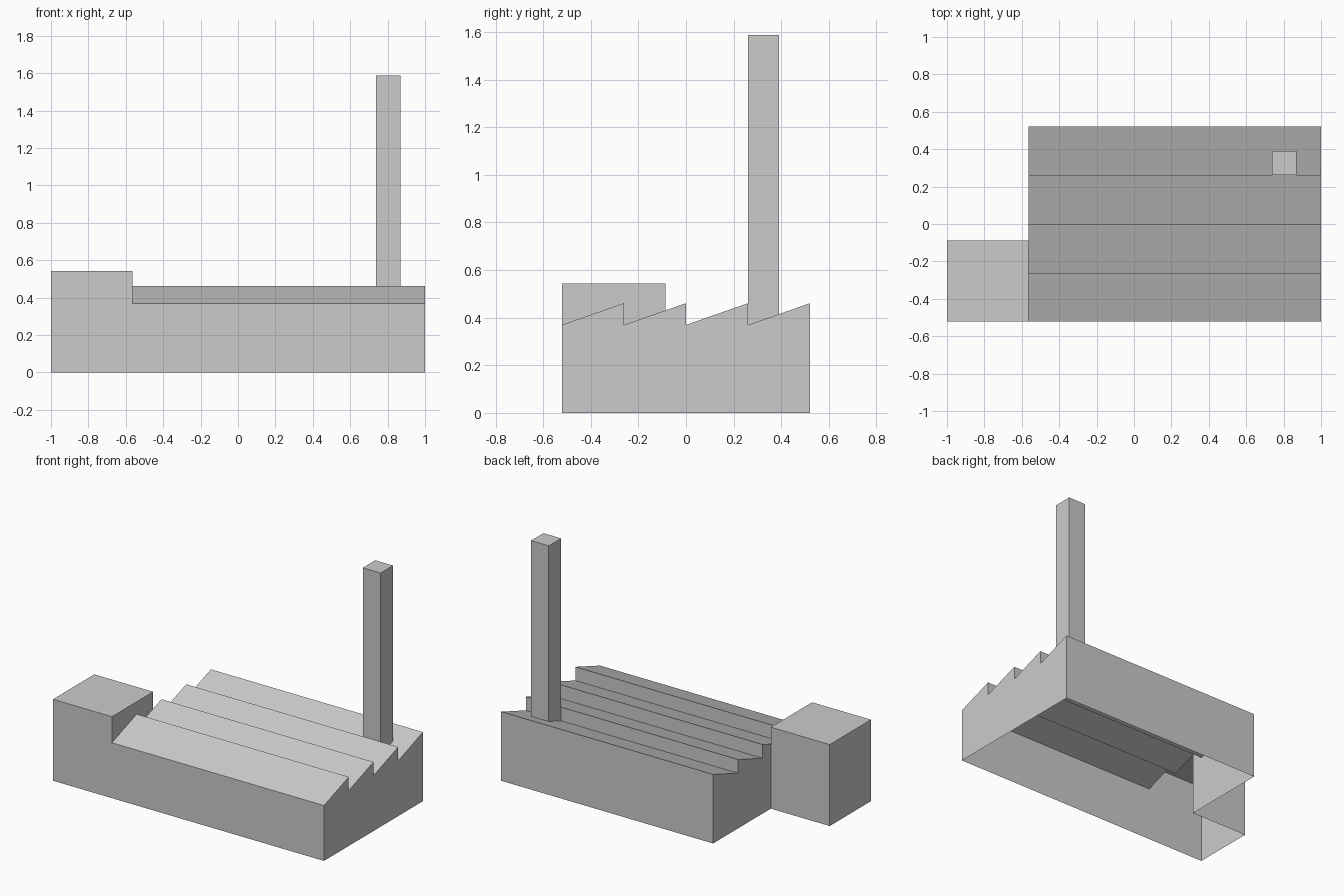
import bpy
import bmesh
from mathutils import Vector

cube = bpy.data.objects.get("Cube")
if cube:
    bpy.data.objects.remove(cube, do_unlink=True)

U = 1 / 23                      # planning module
EAVE, RIDGE = 8.5 * U, 10.6 * U
HALF, BAY = 12 * U, 6 * U       # half depth of the hall, depth of one roof tooth
JOIN = -13 * U                  # plane where hall and annex meet
ANNEX_BACK, ANNEX_TOP = -2 * U, 12.5 * U

grey = bpy.data.materials.new("plain grey")
grey.use_nodes = True
colour = (0.6, 0.6, 0.6, 1)
grey.diffuse_color = colour
grey.node_tree.nodes["Principled BSDF"].inputs["Base Color"].default_value = colour


def prism(profile, x0, x1):
    """Closed solid from a (y, z) profile swept along x."""
    bm = bmesh.new()
    face = bm.faces.new([bm.verts.new((x0, y, z)) for y, z in profile])
    new = bmesh.ops.extrude_face_region(bm, geom=[face], use_keep_orig=True)["geom"]
    verts = [v for v in new if isinstance(v, bmesh.types.BMVert)]
    bmesh.ops.translate(bm, verts=verts, vec=(x1 - x0, 0, 0))
    bmesh.ops.recalc_face_normals(bm, faces=bm.faces)
    return bm


def remove(bm, test):
    doomed = [f for f in bm.faces if test(f.calc_center_median(), f.normal)]
    bmesh.ops.delete(bm, geom=doomed, context="FACES")


def split(bm, test, point, normal):
    """Cut only the faces that pass the test along a plane."""
    faces = [f for f in bm.faces if test(f.calc_center_median(), f.normal)]
    geom = set(faces)
    for f in faces:
        geom.update(f.edges, f.verts)
    bmesh.ops.bisect_plane(bm, geom=list(geom), dist=1e-5, plane_co=point, plane_no=normal)


def finish(bm, name):
    mesh = bpy.data.meshes.new(name)
    bm.to_mesh(mesh)
    bm.free()
    mesh.materials.append(grey)
    bpy.context.collection.objects.link(bpy.data.objects.new(name, mesh))


def is_floor(c, n):
    return n.z < -0.9


# Hall with a sawtooth roof, open underneath
teeth = []
for i in range(4):
    y = -HALF + i * BAY
    teeth += [(y, EAVE), (y + BAY, RIDGE)]
hall = prism([(-HALF, 0)] + teeth + [(HALF, 0)], JOIN, 1)
remove(hall, is_floor)

# Opening between hall and annex
def is_end(c, n):
    return n.x < -0.9
split(hall, is_end, (JOIN, ANNEX_BACK, 0), (0, 1, 0))
remove(hall, lambda c, n: is_end(c, n) and c.y < ANNEX_BACK)

# Opening in the last roof slope under the chimney
CX0, CX1, CY0, CY1 = 17 * U, 20 * U, BAY, 9 * U
def is_slope(c, n):
    return n.z > 0.5 and c.y > BAY
for point, normal in [((CX0, 0, 0), (1, 0, 0)), ((CX1, 0, 0), (1, 0, 0)),
                      ((0, CY1, 0), (0, 1, 0))]:
    split(hall, is_slope, Vector(point), Vector(normal))
remove(hall, lambda c, n: is_slope(c, n) and CX0 < c.x < CX1 and c.y < CY1)
finish(hall, "sawtooth_hall")

# Annex box, open underneath and towards the hall
annex = prism([(-HALF, 0), (-HALF, ANNEX_TOP), (ANNEX_BACK, ANNEX_TOP), (ANNEX_BACK, 0)],
              -1, JOIN)
remove(annex, lambda c, n: is_floor(c, n) or n.x > 0.9)

# Wall of the annex that rises above the hall roof
pitch = (RIDGE - EAVE) / BAY
cut = EAVE + pitch * (ANNEX_BACK + BAY)
wall = [(-HALF, ANNEX_TOP)] + teeth[:3] + [(ANNEX_BACK, cut), (ANNEX_BACK, ANNEX_TOP)]
face = annex.faces.new([annex.verts.new((JOIN, y, z)) for y, z in wall])
face.normal_update()
if face.normal.x < 0:
    face.normal_flip()
finish(annex, "annex")

# Chimney whose foot follows the roof slope
foot = EAVE + pitch * (CY1 - CY0)
chimney = prism([(CY0, EAVE), (CY0, 36.5 * U), (CY1, 36.5 * U), (CY1, foot)], CX0, CX1)
remove(chimney, lambda c, n: n.z < -0.5)
finish(chimney, "chimney")
